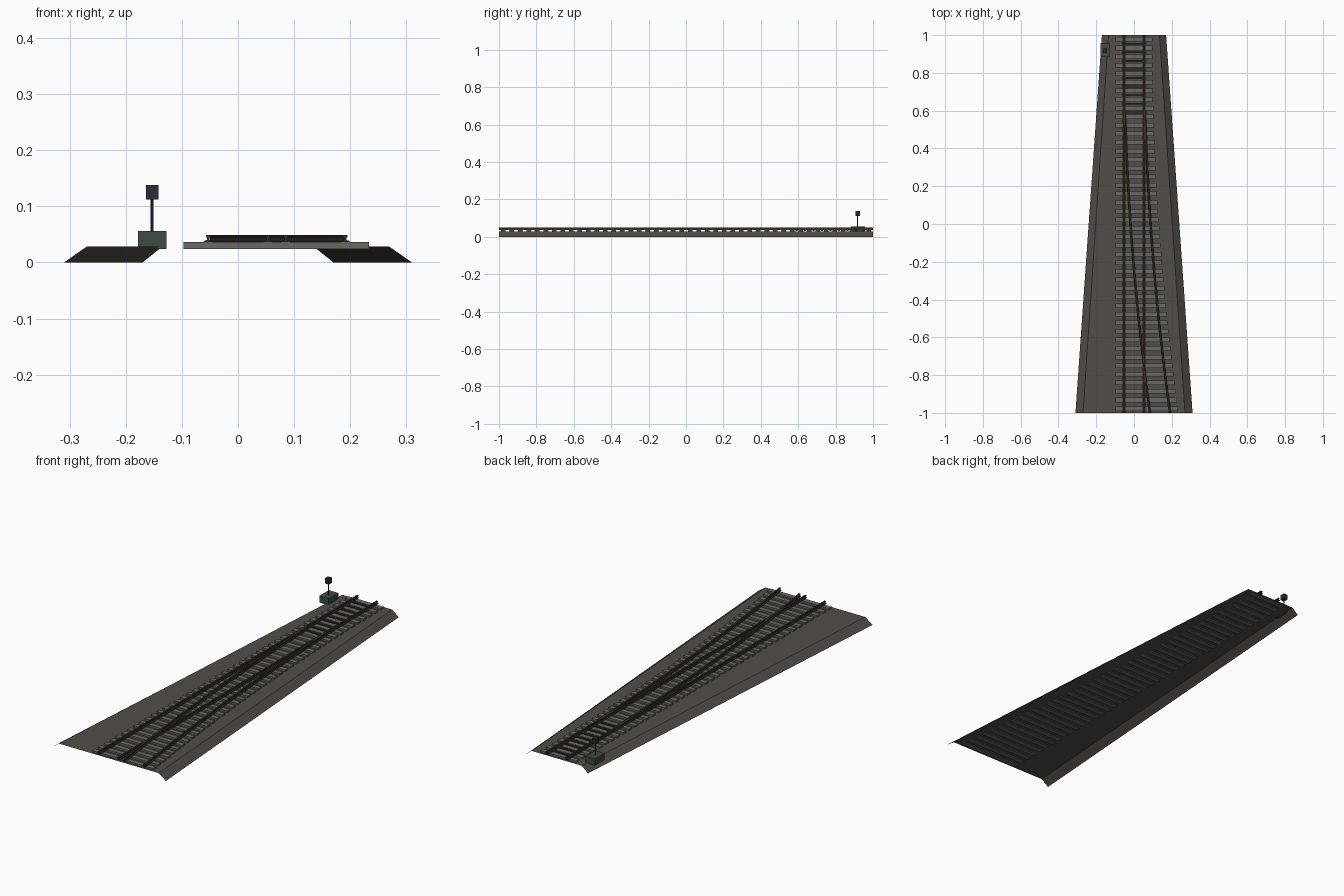
import bpy, math

if "Cube" in bpy.data.objects:
    bpy.data.objects.remove(bpy.data.objects["Cube"])

def mat(name, c):
    m = bpy.data.materials.new(name)
    m.diffuse_color = (*c, 1)
    m.use_nodes = True
    m.node_tree.nodes["Principled BSDF"].inputs["Base Color"].default_value = m.diffuse_color
    return m

M_BALLAST = mat("ballast_stone", (0.085, 0.075, 0.065))
M_SLEEPER = mat("concrete", (0.14, 0.14, 0.125))
M_RAIL = mat("rusty_steel", (0.04, 0.03, 0.022))
M_BAR = mat("dark_steel", (0.025, 0.025, 0.025))
M_BOX = mat("green_paint", (0.05, 0.07, 0.055))
M_LAMP = mat("blue_black", (0.02, 0.025, 0.045))

def mesh(name, verts, faces, m):
    me = bpy.data.meshes.new(name)
    me.from_pydata(verts, [], faces)
    me.update()
    o = bpy.data.objects.new(name, me)
    bpy.context.collection.objects.link(o)
    me.materials.append(m)
    return o

def boxes(name, items, m):
    """One object from many (x0, x1, y0, y1, z0, z1) boxes."""
    v, f = [], []
    for x0, x1, y0, y1, z0, z1 in items:
        b = len(v)
        v += [(x, y, z) for z in (z0, z1) for x, y in ((x0, y0), (x1, y0), (x1, y1), (x0, y1))]
        f += [tuple(b + i for i in q) for q in ((3, 2, 1, 0), (4, 5, 6, 7), (0, 1, 5, 4),
                                                (1, 2, 6, 5), (2, 3, 7, 6), (3, 0, 4, 7))]
    return mesh(name, v, f, m)

def offset(y):
    """Sideways shift of the diverging track."""
    return 0.0345 * (1 - y) ** 2

# rail cross-section: foot, web, head
HALF = [(0.0075, 0.036), (0.0075, 0.0385), (0.002, 0.040), (0.002, 0.044), (0.004, 0.045), (0.004, 0.049)]
PROFILE = HALF + [(-x, z) for x, z in reversed(HALF)]

def rail(name, x, y0, y1, curved=False):
    n = 24 if curved else 1
    k = len(PROFILE)
    v = []
    for i in range(n + 1):
        y = y0 + (y1 - y0) * i / n
        v += [(x + px + (offset(y) if curved else 0), y, z) for px, z in PROFILE]
    f = [(i * k + j, i * k + (j + 1) % k, (i + 1) * k + (j + 1) % k, (i + 1) * k + j)
         for i in range(n) for j in range(k)]
    f += [tuple(reversed(range(k))), tuple(n * k + j for j in range(k))]
    return mesh(name, v, [tuple(reversed(q)) for q in f] if y1 < y0 else f, M_RAIL)

# ballast bed: open shell, top and two slopes
bed = [(s * w, y, z) for y, wb, wt in ((-1, 0.31, 0.27), (1, 0.17, 0.135))
       for s, w, z in ((-1, wb, 0), (-1, wt, 0.028), (1, wt, 0.028), (1, wb, 0))]
mesh("ballast_bed", bed, [(i, i + 1, i + 5, i + 4)[::-1] for i in range(3)], M_BALLAST)

# sleepers widen along the diverging track
N = 44
P = 2 / N
ys = [1 - P * (i + 0.5) for i in range(N)]
boxes("sleepers", [(-0.097, 0.097 + offset(y - 0.012), y - 0.012, y + 0.012, 0.024, 0.036) for y in ys], M_SLEEPER)

# running rails
G = 0.053
rail("straight_rail_left", -G, -1, 1)
rail("straight_rail_right", G, -1, 1)
rail("diverging_rail_left", -G, -1, 0.6, True)
rail("diverging_rail_right", G, -1, 0.6, True)

# stretcher bars between rails at the switch
boxes("stretcher_bars", [(-G, G, y - P / 2 - 0.005, y - P / 2 + 0.005, 0.030, 0.038) for y in ys[:9]], M_BAR)

# point motor with indicator lamp
boxes("point_motor_box", [(-0.178, -0.127, 0.883, 0.957, 0.024, 0.056)], M_BOX)
bpy.ops.mesh.primitive_cylinder_add(vertices=8, radius=0.0028, depth=0.058, location=(-0.153, 0.918, 0.084))
post = bpy.context.object
post.name = "lamp_post"
post.data.materials.append(M_LAMP)
boxes("indicator_lamp", [(-0.164, -0.142, 0.906, 0.930, 0.112, 0.138)], M_LAMP)
